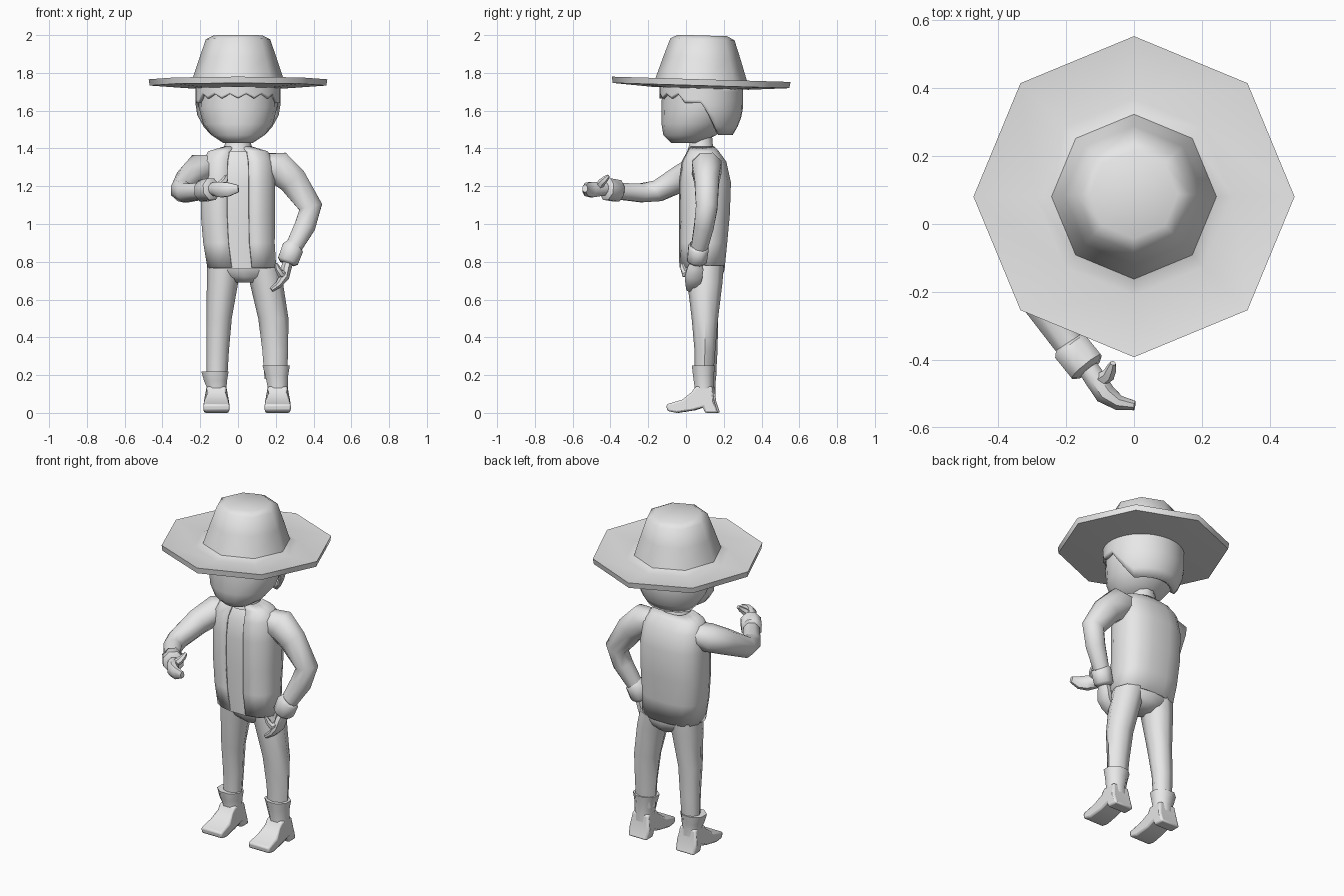
import bpy, bmesh, math
from mathutils import Vector

cube = bpy.data.objects.get("Cube")
if cube:
    bpy.data.objects.remove(cube, do_unlink=True)

grey = bpy.data.materials.new("plain grey")
grey.use_nodes = True
grey.diffuse_color = (.8, .8, .8, 1)
grey.node_tree.nodes["Principled BSDF"].inputs["Base Color"].default_value = (.8, .8, .8, 1)


def finish(name, bm, angle=50):
    """Turn a bmesh into a smooth shaded object."""
    bmesh.ops.recalc_face_normals(bm, faces=bm.faces)
    mesh = bpy.data.meshes.new(name)
    bm.to_mesh(mesh)
    bm.free()
    obj = bpy.data.objects.new(name, mesh)
    bpy.context.collection.objects.link(obj)
    mesh.materials.append(grey)
    bpy.ops.object.select_all(action='DESELECT')
    obj.select_set(True)
    bpy.context.view_layer.objects.active = obj
    bpy.ops.object.shade_smooth_by_angle(angle=math.radians(angle))
    return obj


def signed_power(value, power):
    return math.copysign(abs(value) ** power, value)


def loft(name, rings, sides=8, level=True, ref=(1, 0, 0), power=1, turn=0, caps=True,
         drop=None, angle=50):
    """Skin oval rings (x, y, z, radius a, radius b), kept level or square to their path."""
    bm = bmesh.new()
    centres = [Vector(r[:3]) for r in rings]
    loops = []
    for i, ring in enumerate(rings):
        axis = Vector((0, 0, 1))
        if not level:
            axis = (centres[min(i + 1, len(rings) - 1)] - centres[max(i - 1, 0)]).normalized()
        u = Vector(ref)
        u = (u - axis * u.dot(axis)).normalized()
        v = axis.cross(u)
        loop = []
        for k in range(sides):
            t = math.tau * (k + turn) / sides
            loop.append(bm.verts.new(centres[i] + u * ring[3] * signed_power(math.cos(t), power)
                                     + v * ring[4] * signed_power(math.sin(t), power)))
        loops.append(loop)
    for low, high in zip(loops, loops[1:]):
        for k in range(sides):
            n = (k + 1) % sides
            face = bm.faces.new((low[k], low[n], high[n], high[k]))
            if drop and drop(face.calc_center_median()):
                bm.faces.remove(face)
    if caps:
        bm.faces.new(loops[0])
        bm.faces.new(loops[-1])
    return finish(name, bm, angle)


def solidify(obj, thickness):
    mod = obj.modifiers.new("thickness", 'SOLIDIFY')
    mod.thickness = thickness
    mod.offset = -1


def limb(name, points, sides=8, ref=(0, 1, 0)):
    return loft(name, points, sides, level=False, ref=ref, turn=.5)


# Hat: octagonal brim and crown in one lathe, tipped slightly backwards
hat_rings = [(.2, 1.72), (.25, 1.72), (.468, 1.735), (.473, 1.768),
             (.29, 1.748), (.243, 1.765), (.205, 1.88), (.17, 1.98), (.13, 2)]
hat = loft("hat", [(0, 0, z - 1.75, r, r) for r, z in hat_rings], angle=45)
hat.location = (0, .08, 1.748)
hat.rotation_euler.x = math.radians(-1.7)

# Head and neck
loft("head", [(0, 0, 1.43, .08, .08), (0, .02, 1.47, .14, .14), (0, .045, 1.53, .185, .175),
              (0, .07, 1.62, .208, .2), (0, .08, 1.74, .208, .205)], sides=16)
loft("neck", [(0, .08, 1.38, .085, .08), (0, .08, 1.42, .07, .065), (0, .08, 1.48, .065, .06)],
     sides=10)


# Hair: a shell whose lower edge drops from the fringe to the nape
def hairline(y, k):
    if y < -.03:
        return 1.665 + .025 * (k % 2)
    if y < .08:
        return 1.64
    return max(1.47, 1.64 - 1.5 * (y - .08))


def make_hair():
    bm = bmesh.new()
    sides, steps = 32, 6
    columns = []
    for k in range(sides):
        t = math.tau * k / sides
        base = hairline(.08 + .22 * math.sin(t), k)
        column = []
        for s in range(steps + 1):
            z = base + (1.745 - base) * s / steps
            r = .226 - 2.2 * max(0, 1.63 - z) ** 2
            column.append(bm.verts.new((r * math.cos(t), .08 + r * .98 * math.sin(t), z)))
        columns.append(column)
    for k in range(sides):
        a, b = columns[k], columns[(k + 1) % sides]
        for s in range(steps):
            bm.faces.new((a[s], b[s], b[s + 1], a[s + 1]))
    solidify(finish("hair", bm), .025)


make_hair()

# Torso: shirt inside an open-fronted vest
torso = [(.02, .085, .77, .185, .122), (.005, .09, .9, .192, .13), (0, .097, 1.05, .2, .137),
         (0, .1, 1.22, .2, .14), (0, .095, 1.33, .19, .12), (0, .09, 1.385, .16, .085),
         (0, .085, 1.41, .075, .065)]
shirt = [(x, y, z - .008, a - .012, b - .012) for x, y, z, a, b in torso]
loft("shirt", shirt, sides=16, power=.75, turn=.5)
vest = loft("vest", torso, sides=16, power=.75, turn=.5, caps=False,
            drop=lambda c: c.y < .06 and abs(c.x - .01) < .03)
solidify(vest, .01)

# Trousers
loft("trouser_seat", [(.02, .09, .85, .175, .112), (.025, .1, .76, .18, .105),
                      (.035, .1, .72, .13, .09), (.04, .1, .69, .06, .06)], sides=12)
loft("right_trouser_leg", [(-.07, .1, .78, .095, .1), (-.082, .1, .69, .083, .093),
                           (-.1, .1, .5, .067, .07), (-.108, .112, .33, .06, .055),
                           (-.112, .11, .18, .055, .048)])
loft("left_trouser_leg", [(.125, .1, .78, .092, .1), (.15, .1, .69, .088, .093),
                          (.187, .1, .5, .08, .07), (.197, .1, .33, .068, .055),
                          (.2, .095, .18, .06, .048)])

# Boots: flared shaft above a square-toed foot with a raised heel
foot_profile = [(.17, 0), (.1, 0), (.09, .03), (.04, .014), (-.05, 0), (-.1, .01), (-.104, .045),
                (-.02, .07), (.03, .11), (.05, .14), (.14, .14), (.15, .06)]


def boot(side, x, y, top):
    loft(side + "_boot_shaft", [(x, y + .095, .09, .058, .055), (x, y + .095, .14, .058, .054),
                                (x - .005, y + .092, top - .05, .066, .06),
                                (x - .008, y + .092, top, .078, .066)], turn=.5)
    bm = bmesh.new()
    sheets = []
    for sign in (-1, 1):
        sheet = [bm.verts.new((x + sign * (.062 - .08 * min(0, fy)) * (.85 if fz > .1 else 1),
                               y + fy, fz)) for fy, fz in foot_profile]
        bm.faces.new(sheet)
        sheets.append(sheet)
    for k in range(len(foot_profile)):
        n = (k + 1) % len(foot_profile)
        bm.faces.new((sheets[0][k], sheets[0][n], sheets[1][n], sheets[1][k]))
    foot = finish(side + "_boot_foot", bm, 40)
    bevel = foot.modifiers.new("soft edges", 'BEVEL')
    bevel.width = .01
    bevel.segments = 2


boot("right", -.114, .01, .22)
boot("left", .21, 0, .25)

# Left arm: hand resting beside the hip
limb("left_sleeve", [(.13, .1, 1.32, .07, .06), (.21, .11, 1.3, .085, .095),
                     (.29, .11, 1.23, .07, .083), (.385, .11, 1.09, .062, .067),
                     (.355, .095, .99, .056, .06), (.28, .065, .85, .045, .045)])
limb("left_cuff", [(.3, .07, .885, .05, .05), (.29, .066, .872, .058, .062),
                   (.265, .058, .805, .056, .06), (.26, .056, .79, .04, .042)])
limb("left_hand", [(.268, .06, .81, .033, .03), (.255, .05, .765, .046, .03),
                   (.245, .04, .72, .05, .028), (.215, .035, .68, .042, .02),
                   (.175, .025, .65, .025, .013)])
limb("left_thumb", [(.25, .03, .74, .022, .022), (.225, -.005, .735, .02, .02),
                    (.21, -.015, .765, .016, .016), (.2, -.02, .79, .009, .009)], sides=6)

# Right arm: reaching forward and across the chest
up = (0, 0, 1)
limb("right_sleeve", [(-.13, .1, 1.31, .06, .07), (-.2, .08, 1.295, .08, .09),
                      (-.255, -.02, 1.245, .074, .075), (-.3, -.15, 1.175, .062, .06),
                      (-.275, -.235, 1.165, .054, .055), (-.17, -.385, 1.175, .045, .045)], ref=up)
limb("right_cuff", [(-.195, -.35, 1.175, .045, .045), (-.187, -.362, 1.175, .062, .06),
                    (-.14, -.42, 1.185, .062, .06), (-.132, -.43, 1.187, .04, .04)], ref=up)
limb("right_hand", [(-.145, -.41, 1.185, .03, .032), (-.115, -.455, 1.185, .04, .034),
                    (-.085, -.5, 1.182, .044, .034), (-.045, -.527, 1.183, .038, .024),
                    (.002, -.535, 1.188, .02, .015)], ref=up)
limb("right_thumb", [(-.1, -.46, 1.2, .022, .022), (-.075, -.445, 1.222, .02, .02),
                     (-.066, -.425, 1.24, .016, .016), (-.062, -.41, 1.255, .009, .009)],
     sides=6, ref=(1, 0, 0))
